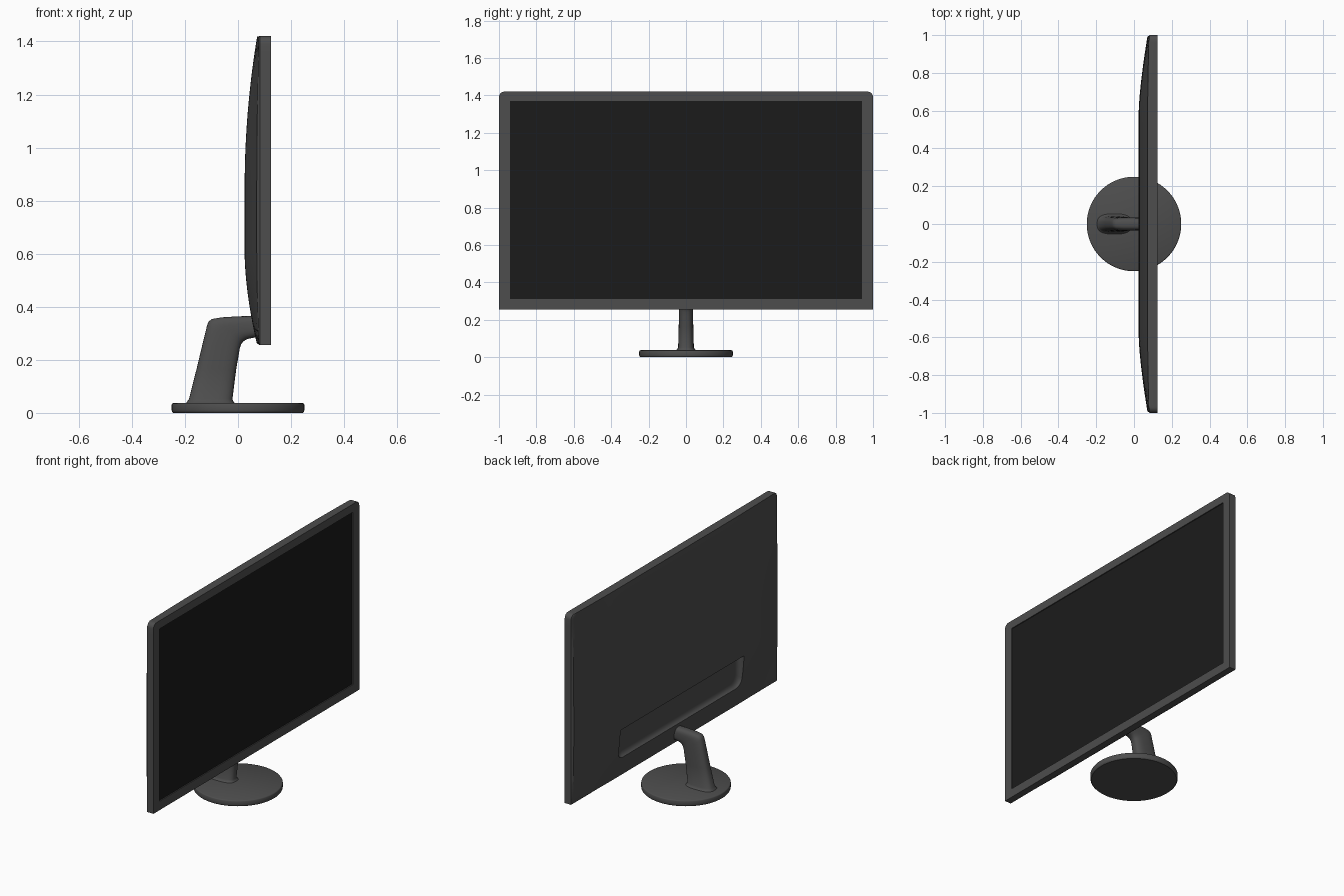
import bpy, bmesh, math

if "Cube" in bpy.data.objects:
    bpy.data.objects.remove(bpy.data.objects["Cube"])

TOP, BOT, FRONT, RIM, R = 1.42, 0.255, 0.125, 0.082, 0.03


def material(name, v):
    m = bpy.data.materials.new(name)
    m.diffuse_color = (v, v, v, 1)
    m.use_nodes = True
    m.node_tree.nodes["Principled BSDF"].inputs["Base Color"].default_value = m.diffuse_color
    return m


BODY = material("dark_grey", 0.075)
BLACK = material("screen_black", 0.011)


def finish(bm, name, mat, angle=35):
    bmesh.ops.recalc_face_normals(bm, faces=bm.faces)
    me = bpy.data.meshes.new(name)
    bm.to_mesh(me)
    bm.free()
    ob = bpy.data.objects.new(name, me)
    bpy.context.collection.objects.link(ob)
    me.materials.append(mat)
    smooth(ob, angle)
    return ob


def smooth(ob, angle=35):
    bpy.ops.object.select_all(action='DESELECT')
    ob.select_set(True)
    bpy.context.view_layer.objects.active = ob
    bpy.ops.object.shade_smooth_by_angle(angle=math.radians(angle))


def loft(name, rings, mat, angle=35):
    """Skin closed rings of equal length and cap both ends."""
    bm = bmesh.new()
    vs = [[bm.verts.new(p) for p in ring] for ring in rings]
    n = len(vs[0])
    for a, b in zip(vs, vs[1:]):
        for i in range(n):
            j = (i + 1) % n
            bm.faces.new((a[i], a[j], b[j], b[i]))
    bm.faces.new(vs[0])
    bm.faces.new(vs[-1])
    return finish(bm, name, mat, angle)


def box(name, x0, x1, w, z0, z1, mat):
    ring = [(-w, z0), (w, z0), (w, z1), (-w, z1)]
    return loft(name, [[(x, y, z) for y, z in ring] for x in (x0, x1)], mat)


def cut(ob, cutter):
    cutter.hide_render = True
    mod = ob.modifiers.new("cut", 'BOOLEAN')
    mod.operation, mod.solver, mod.object = 'DIFFERENCE', 'EXACT', cutter
    bpy.ops.object.select_all(action='DESELECT')
    bpy.context.view_layer.objects.active = ob
    ob.select_set(True)
    bpy.ops.object.modifier_apply(modifier=mod.name)
    bpy.data.objects.remove(cutter)


# Housing: gently domed back, upper corners rounded, flat front
def half_width(z):
    d = max(0, z - (TOP - R))
    return 1 - R + math.sqrt(max(0, R * R - d * d))


def bulge(y, z):
    fz = 1.0
    if z > 0.85:
        fz -= 0.86 * ((z - 0.85) / (TOP - 0.85)) ** 2
    elif z < 0.6:
        fz -= 0.86 * ((0.6 - z) / (0.6 - BOT)) ** 1.7
    s = max(0, abs(y) - 0.6) / 0.4
    return 0.08 - 0.055 * fz * (1 - 0.86 * s ** 1.4)


zs = [BOT, BOT + 0.008] + [BOT + 0.008 + (TOP - R - BOT - 0.008) * i / 32 for i in range(1, 33)]
zs += [TOP - R + R * math.sin(math.radians(a)) for a in (15, 30, 45, 60, 75, 90)]
half = [0.1, 0.3, 0.5, 0.6] + [0.6 + 0.39 * i / 12 for i in range(1, 13)] + [1.0]
us = [-u for u in reversed(half)] + half
bm = bmesh.new()
grid = []
for k, z in enumerate(zs):
    row = []
    for u in us:
        y = u * half_width(z)
        edge = k in (0, len(zs) - 1) or abs(u) == 1
        row.append(bm.verts.new((RIM if edge else bulge(y, z), y, z)))
    grid.append(row)
for a, b in zip(grid, grid[1:]):
    for i in range(len(us) - 1):
        bm.faces.new((a[i], a[i + 1], b[i + 1], b[i]))
rim = [e for e in bm.edges if e.is_boundary]
new = bmesh.ops.extrude_edge_only(bm, edges=rim)["geom"]
for v in new:
    if isinstance(v, bmesh.types.BMVert):
        v.co.x = FRONT
bmesh.ops.holes_fill(bm, edges=[e for e in bm.edges if e.is_boundary], sides=0)
housing = finish(bm, "housing", BODY)


# Rear pocket: crisp top edge, filleted floor, rounded lower corners
def pocket_ring(x, inset):
    w, z0, r = 0.6 - inset, 0.385 + inset, 0.05
    side = [(w, 0.575)]
    for i in range(7):
        a = math.radians(15 * i)
        side.append((w - r + r * math.cos(a), z0 + r - r * math.sin(a)))
    return [(x, y, z) for y, z in side + [(-y, z) for y, z in reversed(side)]]


cut(housing, loft("pocket_cutter", [pocket_ring(x, i) for x, i in (
    (-0.05, 0), (0.043, 0), (0.052, 0.003), (0.06, 0.01), (0.065, 0.018), (0.068, 0.03))], BODY))

# Screen set into the bezel
cut(housing, box("screen_cutter", 0.115, 0.2, 0.94, 0.31, 1.37, BODY))
smooth(housing, 30)
box("screen", 0.11, 0.119, 0.94, 0.31, 1.37, BLACK)

# Neck: rounded section swept from the base forward into the housing
# (outer x, outer z, inner x, inner z, half width)
sections = [
    (-0.2, 0.03, -0.006, 0.03, 0.062), (-0.193, 0.041, -0.016, 0.041, 0.049),
    (-0.185, 0.052, -0.021, 0.052, 0.042), (-0.155, 0.17, -0.007, 0.163, 0.039),
    (-0.13, 0.275, 0.002, 0.215, 0.037), (-0.116, 0.332, 0.006, 0.24, 0.036),
    (-0.11, 0.345, 0.011, 0.257, 0.035), (-0.098, 0.354, 0.02, 0.27, 0.034),
    (-0.062, 0.36, 0.037, 0.279, 0.034), (0.0, 0.364, 0.062, 0.284, 0.033),
    (0.095, 0.366, 0.095, 0.285, 0.033)]


def neck_ring(ox, oz, ix, iz, w):
    ring = []
    for i in range(32):
        a = 2 * math.pi * i / 32
        c, s = math.cos(a), math.sin(a)
        t = 0.5 + 0.5 * math.copysign(abs(c) ** 0.7, c)
        ring.append((ox + (ix - ox) * t, w * math.copysign(abs(s) ** 0.7, s), oz + (iz - oz) * t))
    return ring


loft("neck", [neck_ring(*s) for s in sections], BODY, 50)

# Round base with softened edges
profile = [(0.244, 0), (0.249, 0.005), (0.25, 0.01), (0.25, 0.031), (0.248, 0.035), (0.244, 0.037)]
loft("base", [[(r * math.cos(2 * math.pi * i / 64), r * math.sin(2 * math.pi * i / 64), z)
               for i in range(64)] for r, z in profile], BODY, 40)
